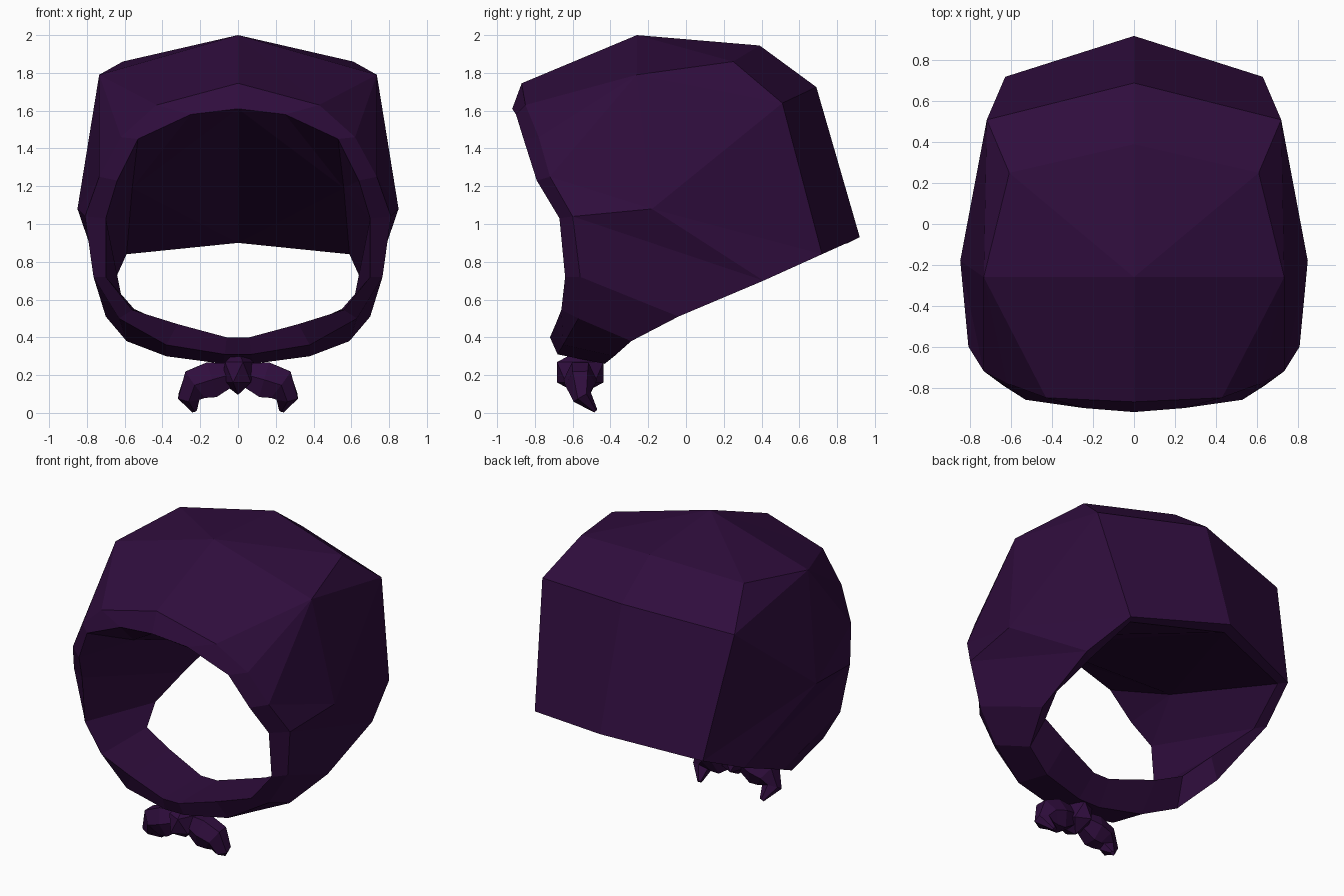
import bpy, bmesh, math
from mathutils import Vector

cube = bpy.data.objects.get("Cube")
if cube:
    bpy.data.objects.remove(cube, do_unlink=True)

purple = bpy.data.materials.new("dark_purple_cloth")
purple.use_nodes = True
colour = (0.029, 0.004, 0.047, 1)
purple.diffuse_color = colour
shader = purple.node_tree.nodes["Principled BSDF"]
shader.inputs["Base Color"].default_value = colour
shader.inputs["Roughness"].default_value = 0.9


def finish(name, bm):
    mesh = bpy.data.meshes.new(name)
    bm.to_mesh(mesh)
    bm.free()
    mesh.materials.append(purple)
    obj = bpy.data.objects.new(name, mesh)
    bpy.context.collection.objects.link(obj)
    return obj


def mirror(obj):
    mod = obj.modifiers.new("Mirror", "MIRROR")
    mod.use_clip = True
    mod.merge_threshold = 0.002


# Bonnet: left half, as an outer shell and a lining joined at the lip and hem
bm = bmesh.new()


def points(*coords):
    return [bm.verts.new(c) for c in coords]


def face(*verts):
    bm.faces.new(verts)


def strip(a, b):
    for i in range(len(a) - 1):
        face(a[i], a[i + 1], b[i + 1], b[i])


# Inner lip of the face opening, crown centre to chin
lip = points((0, -.92, 1.61), (.25, -.90, 1.58), (.53, -.86, 1.45),
             (.64, -.79, 1.23), (.70, -.67, 1.03), (.70, -.64, .72),
             (.56, -.66, .545), (.32, -.69, .47), (.06, -.72, .40), (0, -.72, .40))
# Outer edge of the brim, crown centre to chin
brim = points((0, -.87, 1.745), (.43, -.85, 1.63), (.62, -.78, 1.46),
              (.735, -.72, 1.25), (.81, -.60, 1.04), (.765, -.56, .72),
              (.63, -.57, .50), (.38, -.65, .36), (.07, -.68, .31), (0, -.68, .31))
strip(lip, brim)

# Outer shell: hem from the back corner to the chin, then the crown lines
hem = points((.63, .72, .84), (.72, .41, .70), (.70, -.04, .51),
             (.59, -.29, .38), (.38, -.38, .30), (.08, -.43, .26), (0, -.43, .26))
top, ridge, nape, tail = points((0, -.26, 2), (0, .39, 1.945),
                                (0, .69, 1.725), (0, .92, .93))
crown, slope, corner, cheek = points((.735, -.26, 1.79), (.61, .25, 1.86),
                                     (.72, .51, 1.64), (.85, -.18, 1.08))
face(brim[0], brim[1], top)
face(brim[1], crown, top)
face(top, crown, slope)
face(top, slope, ridge)
strip([ridge, nape, tail], [slope, corner, hem[0]])
face(brim[1], brim[2], crown)
face(brim[2], brim[3], crown)
face(brim[3], cheek, crown)
face(brim[3], brim[4], cheek)
face(crown, cheek, corner)
face(crown, corner, slope)
face(cheek, hem[0], corner)
face(cheek, hem[1], hem[0])
face(brim[4], hem[1], cheek)
face(brim[4], brim[5], hem[2], hem[1])
strip(brim[5:], hem[2:])

# Lining: thick chin strap, side walls and a ceiling sloping down to the back
hem_in = points((.59, .67, .84), (.66, .36, .685), (.62, 0, .63),
                (.55, -.19, .55), (.36, -.22, .465), (.06, -.31, .40), (0, -.31, .40))
tail_in, crease = points((0, .86, .90), (.56, -.32, 1.19))
strip([tail] + hem, [tail_in] + hem_in)
strip(lip[5:], hem_in[2:])
face(lip[4], lip[5], hem_in[2], hem_in[1])
face(lip[4], hem_in[1], hem_in[0], crease)
face(lip[3], lip[4], crease)
face(lip[2], lip[3], crease)
face(lip[1], lip[2], crease)
face(lip[0], lip[1], crease)
face(lip[0], crease, tail_in)
face(crease, hem_in[0], tail_in)

bmesh.ops.recalc_face_normals(bm, faces=bm.faces)
bm.normal_update()
highest = max(bm.faces, key=lambda f: f.calc_center_median().z)
if highest.normal.z < 0:
    bmesh.ops.reverse_faces(bm, faces=bm.faces)
mirror(finish("bonnet", bm))

# Knot under the chin
bm = bmesh.new()
bmesh.ops.create_icosphere(bm, subdivisions=1, radius=1)
for v in bm.verts:
    v.co = Vector((0, -.56, .215)) + Vector((v.co.x * .095, v.co.y * .145, v.co.z * .12))
finish("bow_knot", bm)

# Bow loop with a drooping ribbon tip, mirrored to the other side
bm = bmesh.new()
path = [(.05, -.555, .20, .075), (.14, -.56, .175, .11), (.225, -.56, .15, .10),
        (.26, -.55, .085, .065), (.232, -.48, .012, .016)]
rings = []
for i, (x, y, z, r) in enumerate(path):
    before, after = path[max(i - 1, 0)], path[min(i + 1, len(path) - 1)]
    along = Vector(after[:3]) - Vector(before[:3])
    across = along.cross(Vector((0, 1, 0))).normalized()
    depth = across.cross(along).normalized()
    ring = []
    for k in range(6):
        a = math.tau * k / 6
        offset = across * math.sin(a) * r + depth * math.cos(a) * r * 0.8
        ring.append(bm.verts.new(Vector((x, y, z)) + offset))
    rings.append(ring)
for a, b in zip(rings, rings[1:]):
    strip(a + a[:1], b + b[:1])
face(*rings[0])
face(*rings[-1])
bmesh.ops.recalc_face_normals(bm, faces=bm.faces)
mirror(finish("bow_loops", bm))
